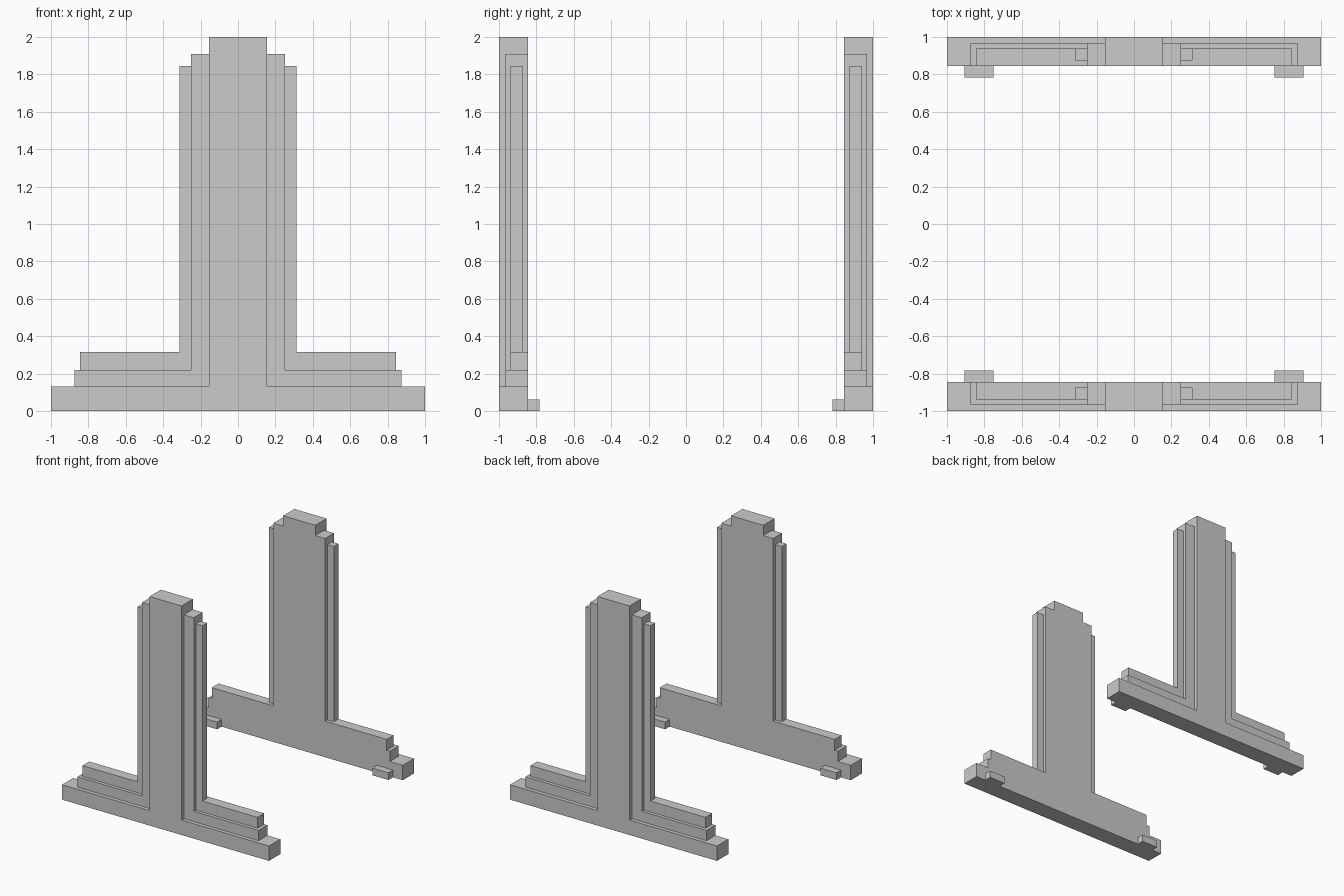
import bpy
import bmesh

if "Cube" in bpy.data.objects:
    bpy.data.objects.remove(bpy.data.objects["Cube"])

INNER = 0.845  # inner face of both frames


def extruded(name, profile, y0, y1, mirror_x=True):
    """Extrude an (x, z) outline from y0 to y1, then mirror to the other sides."""
    bm = bmesh.new()
    face = bm.faces.new([bm.verts.new((x, y0, z)) for x, z in profile])
    geom = bmesh.ops.extrude_face_region(bm, geom=[face])["geom"]
    verts = [v for v in geom if isinstance(v, bmesh.types.BMVert)]
    bmesh.ops.translate(bm, verts=verts, vec=(0, y1 - y0, 0))
    bmesh.ops.recalc_face_normals(bm, faces=bm.faces)
    mesh = bpy.data.meshes.new(name)
    bm.to_mesh(mesh)
    bm.free()
    obj = bpy.data.objects.new(name, mesh)
    bpy.context.collection.objects.link(obj)
    mod = obj.modifiers.new("Mirror", "MIRROR")
    mod.use_axis = (mirror_x, True, False)
    mod.use_mirror_merge = False
    return obj


def rect(x0, x1, z0, z1):
    return [(x0, z0), (x1, z0), (x1, z1), (x0, z1)]


# Main frame: inverted T of base beam and upright, front and back
half = [(1, 0), (1, 0.13), (0.155, 0.13), (0.155, 2)]
extruded("main_frame", half + [(-x, z) for x, z in reversed(half)],
         -1, -INNER, mirror_x=False)

# First stepped moulding, L-shaped in each corner of the T
extruded("middle_moulding",
         [(0.155, 0.13), (0.875, 0.13), (0.875, 0.22),
          (0.25, 0.22), (0.25, 1.91), (0.155, 1.91)], -0.967, -INNER)

# Second stepped moulding: full-depth rail below, thin strip beside the upright
extruded("upper_rail", rect(0.25, 0.845, 0.22, 0.315), -0.938, -INNER)
extruded("side_strip", rect(0.25, 0.313, 0.315, 1.845), -0.938, -0.875)

# Small feet on the inner side of the base
extruded("inner_foot", rect(0.75, 0.905, 0, 0.063), -INNER, -0.783)
